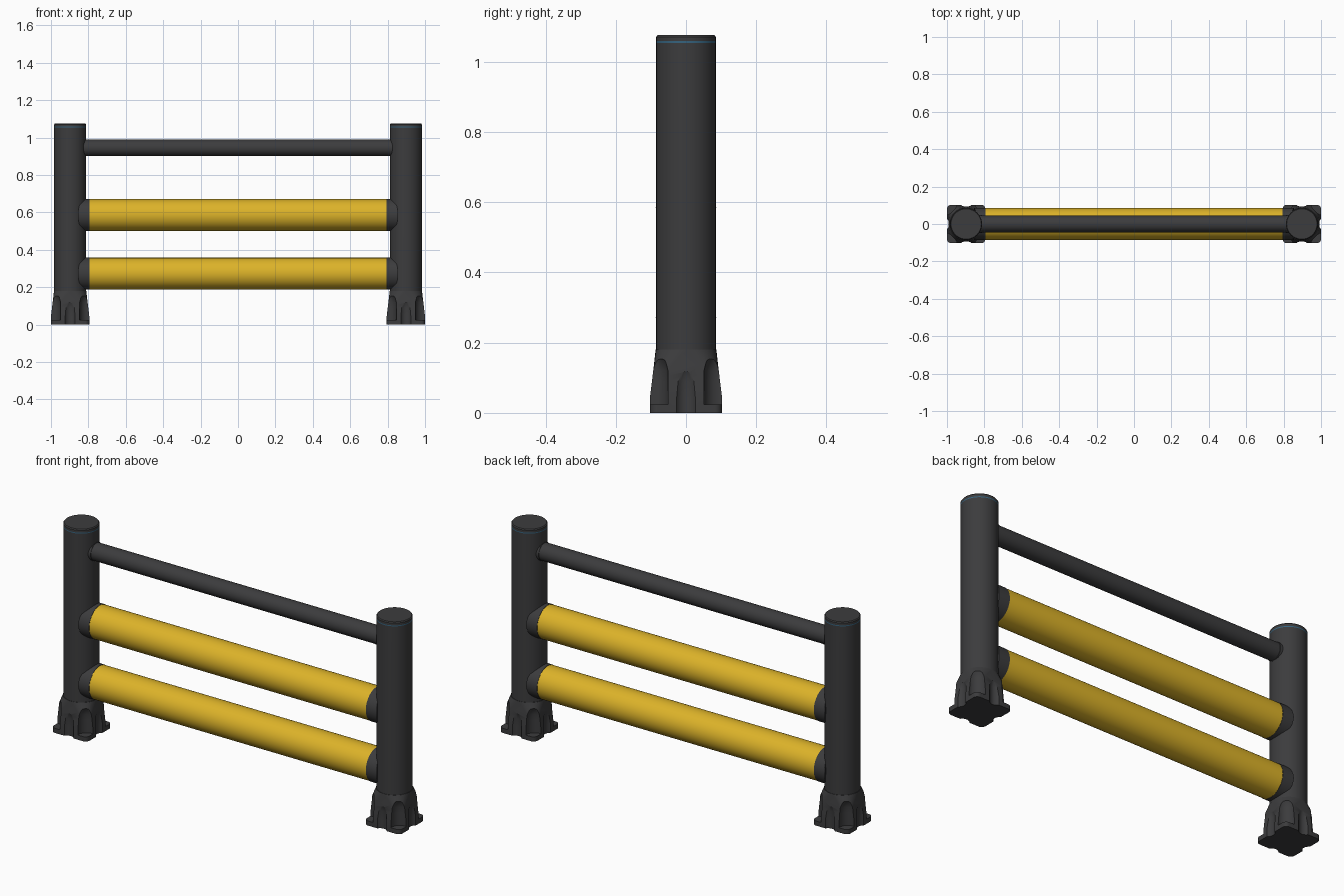
import bpy, bmesh, math
from mathutils import Vector

if "Cube" in bpy.data.objects:
    bpy.data.objects.remove(bpy.data.objects["Cube"])


def material(name, rgb):
    m = bpy.data.materials.new(name)
    m.diffuse_color = (*rgb, 1)
    m.use_nodes = True
    m.node_tree.nodes["Principled BSDF"].inputs["Base Color"].default_value = m.diffuse_color
    return m


CHARCOAL = material("charcoal", (0.045, 0.045, 0.047))
YELLOW = material("safety yellow", (0.72, 0.45, 0.022))
BLUE = material("steel blue", (0.036, 0.125, 0.21))
POST_X, POST_R = 0.8975, 0.085


def add(name, bm, mats, smooth=True):
    bmesh.ops.recalc_face_normals(bm, faces=bm.faces)
    me = bpy.data.meshes.new(name)
    bm.to_mesh(me)
    bm.free()
    for m in mats:
        me.materials.append(m)
    ob = bpy.data.objects.new(name, me)
    bpy.context.collection.objects.link(ob)
    if smooth:
        smooth_edges(ob)
    return ob


def smooth_edges(ob):
    bpy.ops.object.select_all(action='DESELECT')
    ob.select_set(True)
    bpy.context.view_layer.objects.active = ob
    bpy.ops.object.shade_smooth_by_angle(angle=math.radians(32))


def loft(bm, rings):
    """Skin a stack of equal-length point rings and cap both ends."""
    loops = [[bm.verts.new(p) for p in r] for r in rings]
    n = len(loops[0])
    for a, b in zip(loops, loops[1:]):
        for i in range(n):
            bm.faces.new((a[i], a[(i + 1) % n], b[(i + 1) % n], b[i]))
    bm.faces.new(loops[0])
    bm.faces.new(loops[-1])


def circle_z(r, z, n=48, cx=0, cy=0):
    return [Vector((cx + r * math.cos(2 * math.pi * i / n),
                    cy + r * math.sin(2 * math.pi * i / n), z)) for i in range(n)]


def tube_x(name, mat, z, r, xs, saddle=0, n=48):
    """Tube along x; saddle bulges the far end out around the post sides."""
    rings = []
    for k, x in enumerate(xs):
        ring = []
        for i in range(n):
            a = 2 * math.pi * i / n
            bulge = saddle * abs(math.cos(a)) if k == len(xs) - 1 else 0
            ring.append(Vector((x + bulge, r * math.cos(a), z + r * math.sin(a))))
        rings.append(ring)
    bm = bmesh.new()
    loft(bm, rings)
    return add(name, bm, [mat])


def rounded_square(half, corner, z, seg=8):
    pts = []
    for q in range(4):
        qa = math.pi / 4 + q * math.pi / 2
        d = (half - corner) * math.sqrt(2)
        for i in range(seg + 1):
            a = q * math.pi / 2 + i * math.pi / 2 / seg
            pts.append(Vector((d * math.cos(qa) + corner * math.cos(a),
                               d * math.sin(qa) + corner * math.sin(a), z)))
    return pts


# Post base: flared body, hollowed at the bolt corners and side middles
bm = bmesh.new()
loft(bm, [rounded_square(h, c, z) for h, c, z in (
    (0.1025, 0.022, 0), (0.1025, 0.022, 0.045), (0.097, 0.032, 0.09),
    (0.0915, 0.05, 0.135), (0.0865, 0.084, 0.18))])
base = add("base_right", bm, [CHARCOAL, BLUE], smooth=False)

bm = bmesh.new()
for k in range(4):
    a = k * math.pi / 2
    d = 0.095 * math.sqrt(2)
    cx, cy = d * math.cos(a + math.pi / 4), d * math.sin(a + math.pi / 4)
    loft(bm, [circle_z(r, z, 24, cx, cy) for r, z in
              ((0.045, 0.024), (0.044, 0.12), (0.038, 0.15), (0.02, 0.172))])
    cx, cy = 0.12 * math.cos(a), 0.12 * math.sin(a)
    loft(bm, [circle_z(r, z, 24, cx, cy) for r, z in
              ((0.032, -0.02), (0.032, 0.09), (0.028, 0.115), (0.02, 0.13))])
cutter = add("base_cutter", bm, [CHARCOAL], smooth=False)
cutter.hide_render = True

mod = base.modifiers.new("hollows", 'BOOLEAN')
mod.operation = 'DIFFERENCE'
mod.solver = 'EXACT'
mod.object = cutter
bpy.context.view_layer.update()
cut = bpy.data.meshes.new_from_object(
    base.evaluated_get(bpy.context.evaluated_depsgraph_get()))
base.modifiers.clear()
bpy.data.objects.remove(cutter)

# Blue band around the base, split at its two edges
bm = bmesh.new()
bm.from_mesh(cut)
for z in (0.045, 0.09):
    bmesh.ops.bisect_plane(bm, geom=bm.verts[:] + bm.edges[:] + bm.faces[:],
                           dist=1e-5, plane_co=(0, 0, z), plane_no=(0, 0, 1))
for f in bm.faces:
    f.material_index = int(0.045 < f.calc_center_median().z < 0.09)
bm.to_mesh(cut)
bm.free()
base.data = cut
cut.materials.clear()
cut.materials.append(CHARCOAL)
cut.materials.append(BLUE)
smooth_edges(base)
base.location.x = POST_X
other = base.copy()
other.name = "base_left"
other.location.x = -POST_X
bpy.context.collection.objects.link(other)

# Posts with a thin blue ring under the cap
for s, side in ((-1, "left"), (1, "right")):
    bm = bmesh.new()
    loft(bm, [circle_z(r, z, 48, s * POST_X) for r, z in (
        (POST_R - 0.001, 0.02), (POST_R, 0.18), (POST_R, 1.054), (POST_R, 1.059),
        (POST_R, 1.071), (POST_R - 0.004, 1.076))])
    for f in bm.faces:
        f.material_index = int(1.054 < f.calc_center_median().z < 1.059)
    add("post_" + side, bm, [CHARCOAL, BLUE])

# Impact rails with saddle collars that hug the posts
for z, level in ((0.273, "lower"), (0.586, "upper")):
    tube_x(level + "_rail", YELLOW, z, 0.0848, (-0.793, 0.793))
    for s, side in ((-1, "left"), (1, "right")):
        tube_x(f"{level}_collar_{side}", CHARCOAL, z, 0.0862,
               (s * 0.793, s * 0.813), saddle=s * 0.043)

# Handrail with short end sleeves
tube_x("handrail", CHARCOAL, 0.945, 0.0445, (-0.85, 0.85), n=32)
for s, side in ((-1, "left"), (1, "right")):
    tube_x("handrail_sleeve_" + side, CHARCOAL, 0.945, 0.047,
           (s * 0.812, s * 0.85), n=32)
